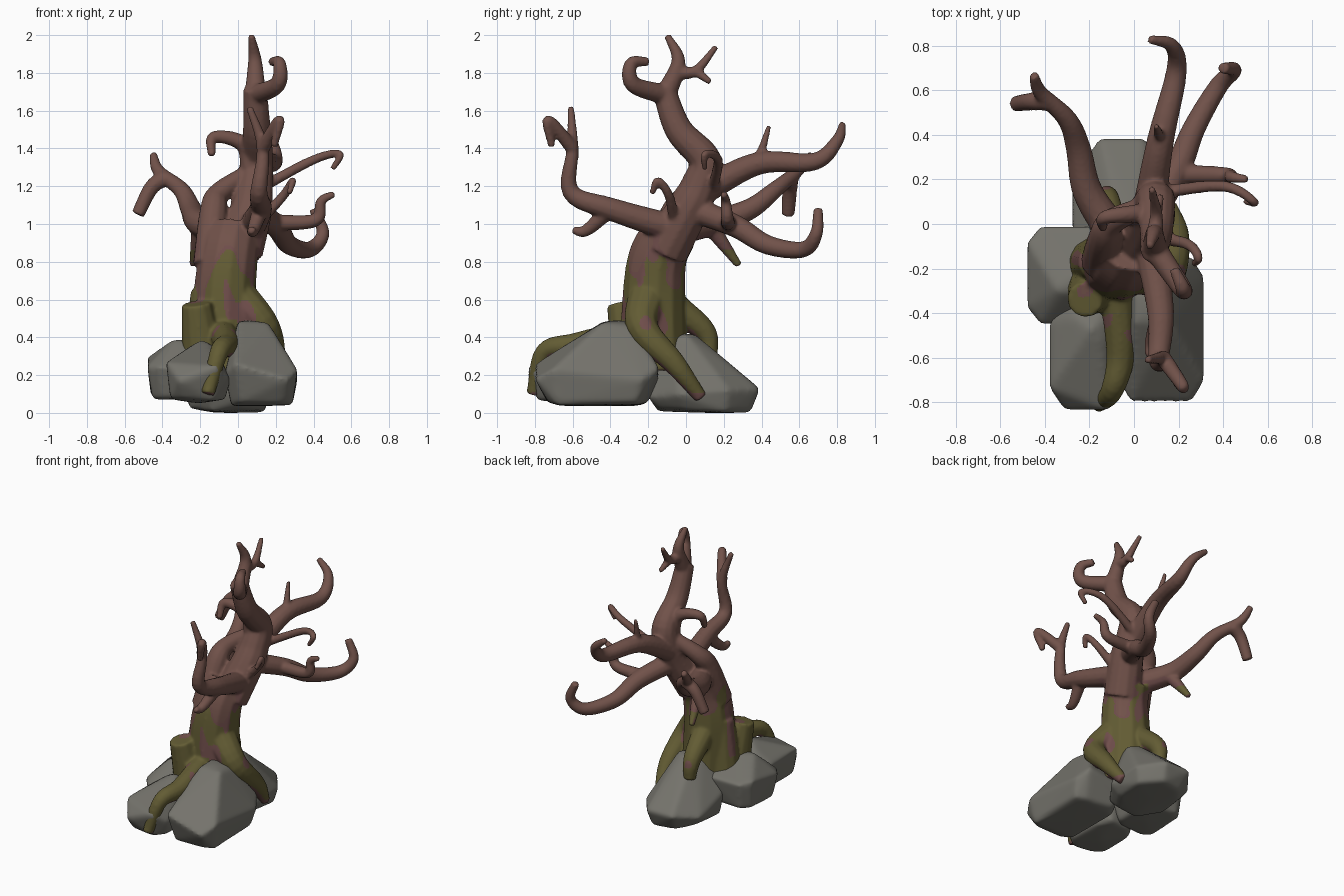
import bpy, bmesh, math, random
from mathutils import Vector, noise

if "Cube" in bpy.data.objects:
    bpy.data.objects.remove(bpy.data.objects["Cube"])

random.seed(11)


def material(name, rgb):
    m = bpy.data.materials.new(name)
    m.diffuse_color = (*rgb, 1)
    m.use_nodes = True
    m.node_tree.nodes["Principled BSDF"].inputs["Base Color"].default_value = m.diffuse_color
    return m


BARK = material("brown_bark", (0.165, 0.084, 0.068))
MOSS = material("olive_moss", (0.124, 0.107, 0.034))
PLUM = material("reddish_bark", (0.160, 0.075, 0.070))
STONE = material("grey_stone", (0.175, 0.170, 0.148))


def bake(obj):
    """Replace an object by its evaluated mesh, smooth shaded."""
    bpy.context.view_layer.update()
    dg = bpy.context.evaluated_depsgraph_get()
    me = bpy.data.meshes.new_from_object(obj.evaluated_get(dg))
    name = obj.name
    bpy.data.objects.remove(obj)
    new = bpy.data.objects.new(name, me)
    bpy.context.collection.objects.link(new)
    for p in me.polygons:
        p.use_smooth = True
    return new


def fuse(obj, voxel, iterations):
    """Merge overlapping volumes into one skin and soften it."""
    r = obj.modifiers.new("fuse", 'REMESH')
    r.mode = 'VOXEL'
    r.voxel_size = voxel
    s = obj.modifiers.new("soften", 'SMOOTH')
    s.factor = 0.5
    s.iterations = iterations
    return bake(obj)


# Tree: every limb is a tapered tube along a smooth path
curve = bpy.data.curves.new("tree", 'CURVE')
curve.dimensions = '3D'
curve.bevel_depth = 1.0
curve.bevel_resolution = 4
curve.use_fill_caps = True
STEPS = 6


def limb(r0, r1, *pts):
    """Add a tube tapering from r0 to r1; returns its path so others can fork off it."""
    v = [Vector(p) for p in pts]
    v = [v[0] * 2 - v[1]] + v + [v[-1] * 2 - v[-2]]
    path = []
    for a, b, c, d in zip(v, v[1:], v[2:], v[3:]):
        for i in range(STEPS):
            t = i / STEPS
            path.append(0.5 * (2 * b + (c - a) * t + (2 * a - 5 * b + 4 * c - d) * t * t
                               + (3 * b - a - 3 * c + d) * t ** 3))
    path.append(v[-2])
    sp = curve.splines.new('POLY')
    sp.points.add(len(path) - 1)
    for i, (pt, q) in enumerate(zip(sp.points, path)):
        pt.co = (*q, 1)
        pt.radius = r0 + (r1 - r0) * i / (len(path) - 1)
    return path


# trunk, side strand with a gap, broken stub and lobe
limb(.18, .145, (-.06, -.17, .22), (-.07, -.17, .6), (-.05, -.15, .82), (-.02, -.08, .96))
top = limb(.125, .062, (.01, -.11, .86), (.07, .01, 1.08), (.085, .07, 1.2), (.1, .1, 1.34),
           (.1, -.04, 1.5), (.09, -.12, 1.72))
limb(.09, .045, (-.15, -.17, .78), (-.13, -.06, 1.06), (-.1, .01, 1.16), (.05, .08, 1.27))
limb(.12, .08, (-.18, -.28, .28), (-.22, -.34, .58))
limb(.12, .08, (-.18, -.18, .28), (-.17, -.17, .65))

# roots: front, right, back
limb(.08, .036, (-.08, -.28, .42), (-.06, -.58, .36), (-.1, -.75, .32), (-.16, -.81, .1))
limb(.11, .035, (-.01, -.2, .62), (.14, -.23, .45), (.19, -.06, .26), (.16, .08, .08))
limb(.08, .04, (-.1, -.06, .56), (-.12, .1, .43), (-.12, .13, .3))

# back left branch with drooping fork and twig
b = limb(.08, .022, (-.1, -.03, .97), (-.21, .15, 1.01), (-.25, .34, 1.08), (-.3, .47, 1.18),
         (-.42, .59, 1.28), (-.45, .67, 1.37))
limb(.045, .036, b[22], (-.46, .55, 1.19), (-.53, .54, 1.05))
limb(.05, .02, b[5], (-.24, .28, .78))

# long back branch with twig
b = limb(.075, .02, (.07, .08, 1.17), (.12, .38, 1.32), (.19, .68, 1.33), (.17, .8, 1.44), (.07, .83, 1.53))
limb(.03, .013, b[6], (.1, .44, 1.52))

# back right branch and its fork
b = limb(.07, .026, (.07, .03, 1.08), (.2, .26, .99), (.27, .43, .89), (.38, .62, .865), (.45, .69, .95),
         (.4, .7, 1.08))
limb(.045, .018, b[5], (.41, .22, 1.02), (.44, .21, 1.12), (.51, .2, 1.16))

# thin curled twigs on the right
limb(.03, .016, (.1, .14, 1.18), (.4, .17, 1.34), (.54, .1, 1.37), (.5, .1, 1.29))
limb(.03, .016, (.1, -.06, 1), (.24, -.09, 1.15), (.29, -.15, 1.23), (.27, -.18, 1.16))

# front branch with two tips and a twig
b = limb(.075, .018, (.07, -.08, .98), (.12, -.4, 1.08), (.11, -.61, 1.17), (.13, -.6, 1.4), (.06, -.61, 1.62))
limb(.038, .02, b[18], (.22, -.73, 1.55), (.19, -.71, 1.41))
limb(.045, .02, b[6], (.08, -.53, .965), (.07, -.6, .97))

# hook on the left
limb(.055, .02, (.07, .07, 1.25), (.03, .05, 1.42), (-.13, .03, 1.46), (-.14, -.02, 1.36))

# crown: hook, spire, forked tip
limb(.055, .024, top[-2], (.21, -.28, 1.74), (.22, -.29, 1.85), (.18, -.2, 1.86))
b = limb(.058, .018, top[-2], (.09, -.04, 1.86), (.07, -.1, 2))
b = limb(.04, .016, b[4], (.1, .05, 1.81), (.08, .16, 1.94))
limb(.028, .016, b[6], (.12, .13, 1.75))

tree = bpy.data.objects.new("tree", curve)
bpy.context.collection.objects.link(tree)
tree = fuse(bake(tree), 0.01, 5)

# Moss climbs the trunk to an uneven line, with reddish rim, streaks and undersides
tree.data.materials.clear()
for m in (BARK, MOSS, PLUM):
    tree.data.materials.append(m)
for p in tree.data.polygons:
    c = p.center
    a = math.atan2(c.y + .15, c.x + .06)
    v = c.z - (.77 + .1 * math.cos(4 * a)) + .25 * noise.noise(c * 7)
    streak = c.z > .4 and noise.noise(Vector((c.x * 9, c.y * 9, c.z * 3))) > .33
    if v > .045:
        p.material_index = 0
    elif v > 0 or streak or p.normal.z < -.6 or c.z < .11:
        p.material_index = 2
    else:
        p.material_index = 1


# Boulders: hull of an octagonal base, a wider shoulder and a small top, rounded off
def rock(name, lo, hi, peak, shoulder, corner):
    lo, hi = Vector(lo), Vector(hi)
    mid, half = (lo + hi) / 2, (hi - lo) / 2
    zmid = lo.z + shoulder * (hi.z - lo.z)
    bm = bmesh.new()
    for sx in (-1, 1):
        for sy in (-1, 1):
            for kx, ky in ((1, corner), (corner, 1)):
                dx, dy = sx * kx * half.x, sy * ky * half.y
                j, k = random.uniform(-.05, .05), random.uniform(.72, .9)
                bm.verts.new((mid.x + dx * k, mid.y + dy * k, lo.z + abs(j) * .5))
                bm.verts.new((mid.x + dx, mid.y + dy, zmid + j))
                bm.verts.new((peak[0] + dx * k * .5, peak[1] + dy * k * .35, hi.z - abs(j)))
    bm.verts.new((mid.x, mid.y, lo.z))
    bm.verts.new((*peak, hi.z))
    bmesh.ops.convex_hull(bm, input=bm.verts)
    bmesh.ops.recalc_face_normals(bm, faces=bm.faces)
    me = bpy.data.meshes.new(name)
    bm.to_mesh(me)
    bm.free()
    obj = bpy.data.objects.new(name, me)
    bpy.context.collection.objects.link(obj)
    obj = fuse(obj, 0.014, 12)
    obj.data.materials.clear()
    obj.data.materials.append(STONE)


rock("front_right_rock", (-.07, -.8, .035), (.315, -.14, .49), (.08, -.37), .4, .72)
rock("back_rock", (-.28, -.2, 0), (.17, .39, .42), (-.04, -.04), .3, .45)
rock("left_rock", (-.48, -.45, .07), (-.12, -.01, .39), (-.27, -.25), .55, .68)
rock("front_left_rock", (-.38, -.84, .05), (-.04, -.34, .39), (-.19, -.47), .5, .6)
